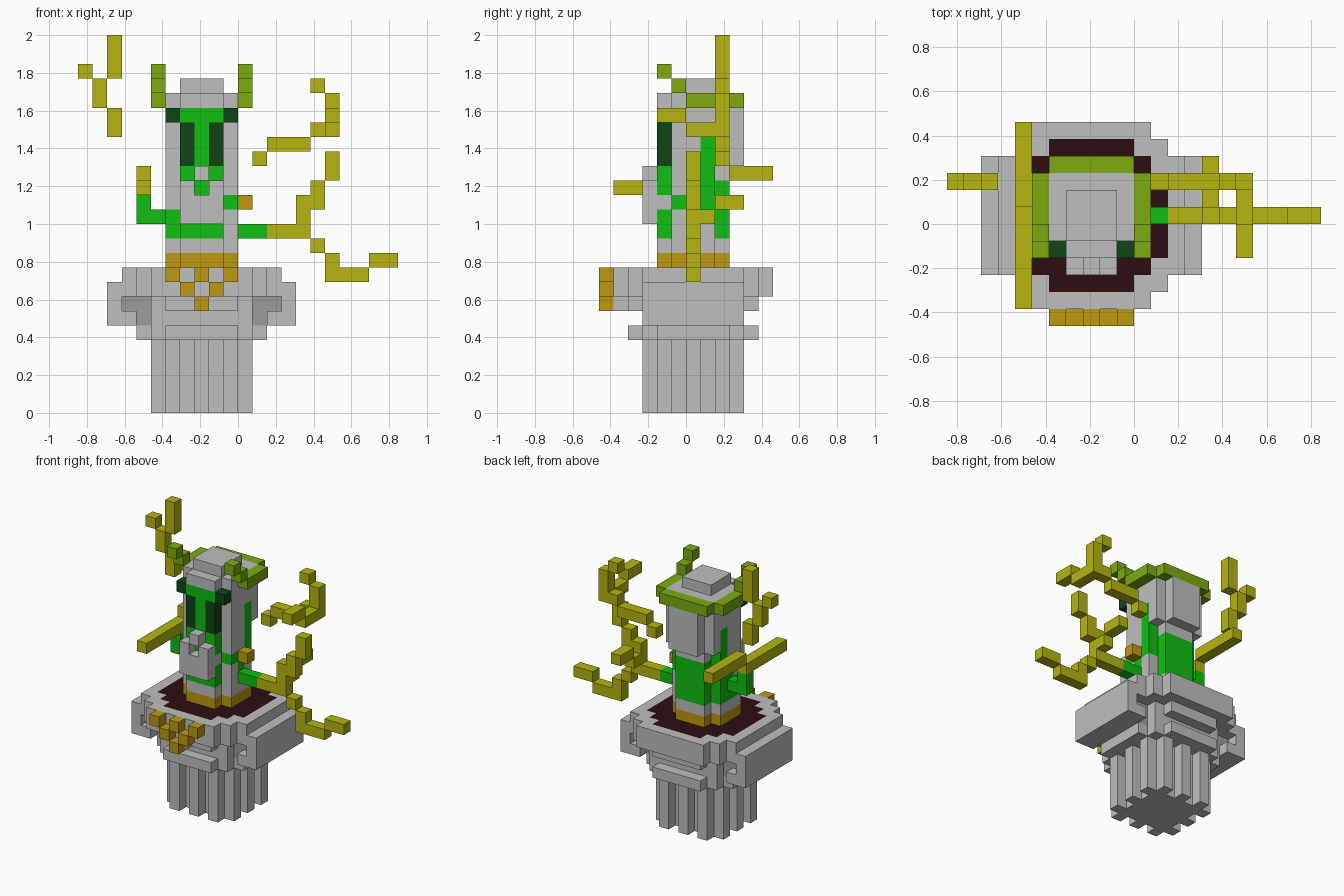
import bpy, bmesh, math
from mathutils import Vector

if "Cube" in bpy.data.objects:
    bpy.data.objects.remove(bpy.data.objects["Cube"], do_unlink=True)

U = 1 / 13          # edge of one block
CX = -2.5           # mirror plane of the pillar, in blocks

COLOURS = {
    "stone": (0.52, 0.52, 0.52), "shadow_stone": (0.33, 0.33, 0.33),
    "moss_green": (0.005, 0.52, 0.006), "dark_green": (0.005, 0.06, 0.008),
    "leaf_lime": (0.205, 0.41, 0.005), "twig_yellow": (0.46, 0.46, 0.005),
    "gold": (0.52, 0.32, 0.005), "dark_soil": (0.027, 0.004, 0.005),
}
MATS = {}
for name, rgb in COLOURS.items():
    m = bpy.data.materials.new(name)
    m.use_nodes = True
    m.diffuse_color = (*rgb, 1)
    bsdf = m.node_tree.nodes["Principled BSDF"]
    bsdf.inputs["Base Color"].default_value = (*rgb, 1)
    bsdf.inputs["Roughness"].default_value = 0.9
    MATS[name] = m


def mirror(boxes):
    """Boxes plus their reflection across the pillar's centre plane."""
    return boxes + [(c, 2 * CX - x1, 2 * CX - x0, *r) for c, x0, x1, *r in boxes]


def build(name, boxes):
    """Fill blocks from (colour, x0, x1, y0, y1, z0, z1); later boxes repaint,
    colour None carves. Only the outer skin is meshed, flat areas are merged."""
    cells = {}
    for c, x0, x1, y0, y1, z0, z1 in boxes:
        for x in range(int(x0), int(x1)):
            for y in range(int(y0), int(y1)):
                for z in range(int(z0), int(z1)):
                    if c:
                        cells[x, y, z] = c
                    else:
                        cells.pop((x, y, z), None)
    used = sorted(set(cells.values()))
    bm = bmesh.new()
    verts = {}

    def vert(p):
        key = tuple(round(v) for v in p)
        if key not in verts:
            verts[key] = bm.verts.new(Vector(key) * U)
        return verts[key]

    for (x, y, z), c in cells.items():
        for axis in range(3):
            for s in (0, 1):
                n = [x, y, z]
                n[axis] += 1 if s else -1
                if tuple(n) in cells:
                    continue
                a, b = (axis + 1) % 3, (axis + 2) % 3
                quad = []
                for da, db in ((0, 0), (1, 0), (1, 1), (0, 1)):
                    p = [x, y, z]
                    p[axis] += s
                    p[a] += da
                    p[b] += db
                    quad.append(vert(p))
                f = bm.faces.new(quad if s else quad[::-1])
                f.material_index = used.index(c)
    bmesh.ops.dissolve_limit(bm, angle_limit=math.radians(1), verts=bm.verts,
                             edges=bm.edges, delimit={'MATERIAL'})
    me = bpy.data.meshes.new(name)
    bm.to_mesh(me)
    bm.free()
    for c in used:
        me.materials.append(MATS[c])
    ob = bpy.data.objects.new(name, me)
    bpy.context.collection.objects.link(ob)


def disc(c, r, z0, z1, cut=1):
    """Stepped round slab of half width r + 0.5 about the pillar axis."""
    return [(c, -3 - r + i, -2 + r - i, 0 - r + cut - i, 1 + r - cut + i, z0, z1)
            for i in range(cut + 1)]


# Fluted pedestal: core with three ribs per side
ribs = [("stone", -5, 0, -2, 3, 0, 5)]
for i in (0, 2, 4):
    ribs += [("stone", -5 + i, -4 + i, -3, 4, 0, 5), ("stone", -6, 1, -2 + i, -1 + i, 0, 5)]
build("fluted_pedestal", ribs)

# Necking ring and stepped capital with its soil bed
build("pedestal_ring", disc("stone", 4, 5, 6, 2))
build("capital", [
    ("stone", -6, 1, -3, 4, 6, 8), ("stone", -5, 0, -4, 5, 7, 8),
    ("stone", -3, -2, -5, -4, 7, 8),
    ("stone", -8, 3, -3, 4, 8, 10), ("stone", -7, 2, -4, 5, 8, 10),
    ("stone", -6, 1, -5, 6, 8, 10),
    *disc("dark_soil", 4, 9, 10, 2)])

# Scrolls either side, with a recessed curl
build("capital_scrolls", mirror([
    ("stone", -9, -8, -3, 4, 6, 9), ("stone", -8, -6, -3, 4, 6, 8),
    (None, -8, -6, -3, 4, 7, 8), (None, -7, -6, -3, 4, 6, 7),
    ("shadow_stone", -8, -6, -2, 3, 7, 8), ("shadow_stone", -7, -6, -2, 3, 6, 7)]))

# Gold chevron on the front of the capital
build("gold_chevron", [("gold", x, x + 1, -6, -5, z, z + 1) for x, z in
                       ((-5, 9), (-3, 9), (-1, 9), (-4, 8), (-2, 8), (-3, 7))])

# Upper column with collar, moss patches and face
build("upper_column", [
    *disc("gold", 2, 10, 11), *disc("stone", 2, 11, 22),
    ("stone", -5, 0, 2, 3, 17, 22), ("stone", -4, -1, 3, 4, 17, 21),
    ("stone", -4, -1, -1, 2, 22, 23),
    # moss at the back and on the two sides
    ("moss_green", -4, -1, 2, 3, 12, 16),
    ("moss_green", -1, 0, -1, 0, 14, 15), ("moss_green", -1, 0, 0, 1, 12, 15),
    ("moss_green", -1, 0, 1, 2, 14, 19),
    ("moss_green", -5, -4, -1, 1, 12, 14), ("moss_green", -5, -4, 0, 1, 14, 15),
    ("moss_green", -5, -4, 1, 2, 12, 19),
    # front face
    ("moss_green", -4, -1, -2, -1, 12, 14), ("moss_green", -4, -1, -2, -1, 15, 21),
    *mirror([("dark_green", -4, -3, -2, -1, 17, 20),
             ("dark_green", -5, -4, -2, -1, 20, 21)])])

# Beard and nose plate
build("beard", [("stone", -4, -1, -3, -2, 13, 16), (None, -3, -2, -3, -2, 15, 16),
                ("stone", -3, -2, -3, -2, 16, 17)])

# Leaf wreath with two horns
build("leaf_wreath", mirror([
    ("leaf_lime", -6, -5, 0, 3, 21, 22), ("leaf_lime", -5, -2, 3, 4, 21, 22),
    ("leaf_lime", -6, -5, -1, 0, 22, 23), ("leaf_lime", -6, -5, -2, -1, 23, 24)]))

# Gold knob on the side of the column
build("gold_knob", [("gold", 0, 1, 0, 1, 14, 15)])

# Arms: green root, yellow twigs
T = "twig_yellow"
build("left_arm", [
    ("moss_green", 0, 2, 0, 1, 12, 13), (T, 2, 5, 0, 1, 12, 13),
    (T, 4, 5, 0, 1, 13, 15), (T, 4, 5, 1, 2, 13, 14), (T, 4, 5, 2, 4, 14, 15),
    (T, 5, 6, 0, 1, 14, 16), (T, 6, 7, 0, 1, 16, 18),
    (T, 5, 6, 0, 1, 11, 12), (T, 6, 7, 0, 1, 9, 11),
    (T, 7, 9, 0, 1, 9, 10), (T, 9, 11, 0, 1, 10, 11)])
build("right_arm", [
    ("moss_green", -6, -5, 0, 1, 13, 14), ("moss_green", -7, -6, 0, 1, 13, 15),
    (T, -7, -6, -5, 1, 15, 16), (T, -7, -6, 1, 6, 16, 17)])

# Upper twigs
build("upper_left_twig", [
    (T, 1, 2, 2, 3, 17, 18), (T, 2, 5, 2, 3, 18, 19), (T, 5, 7, 2, 3, 19, 20),
    (T, 6, 7, 2, 3, 20, 22), (T, 5, 6, 2, 3, 22, 23),
    (T, 6, 7, 0, 2, 19, 20), (T, 6, 7, -2, 0, 20, 21)])
build("upper_right_twig", [
    (T, -9, -8, 2, 3, 19, 21), (T, -10, -9, 2, 3, 21, 23),
    (T, -11, -10, 2, 3, 23, 24), (T, -9, -8, 2, 3, 23, 26)])
